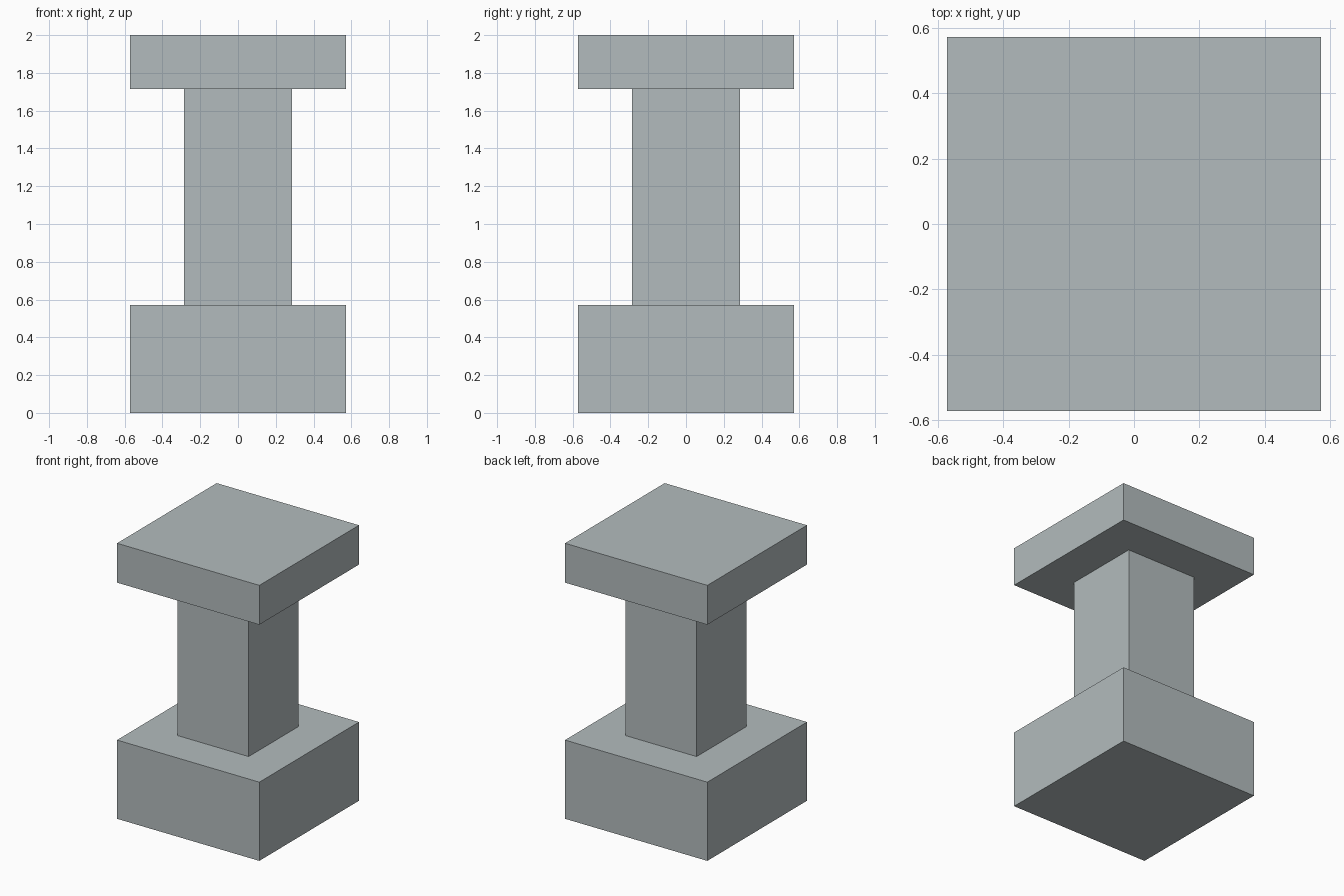
import bpy
import bmesh
from mathutils import Matrix

default_cube = bpy.data.objects.get("Cube")
if default_cube:
    bpy.data.objects.remove(default_cube, do_unlink=True)

# Single stone colour
STONE = (0.45, 0.50, 0.51, 1.0)
stone = bpy.data.materials.new("grey stone")
stone.use_nodes = True
stone.diffuse_color = STONE
stone.node_tree.nodes["Principled BSDF"].inputs["Base Color"].default_value = STONE


def add_block(name, width, bottom, top):
    """Square block centred on the vertical axis."""
    height = top - bottom
    bm = bmesh.new()
    bmesh.ops.create_cube(bm, size=1, matrix=Matrix.Diagonal((width, width, height, 1)))
    mesh = bpy.data.meshes.new(name)
    bm.to_mesh(mesh)
    bm.free()
    mesh.materials.append(stone)
    block = bpy.data.objects.new(name, mesh)
    block.location.z = bottom + height / 2
    bpy.context.collection.objects.link(block)
    return block


# The pillar is laid out on a module of one seventh of its height
UNIT = 2 / 7
add_block("base", 4 * UNIT, 0, 2 * UNIT)
add_block("shaft", 2 * UNIT, 2 * UNIT, 6 * UNIT)
add_block("capital", 4 * UNIT, 6 * UNIT, 7 * UNIT)
